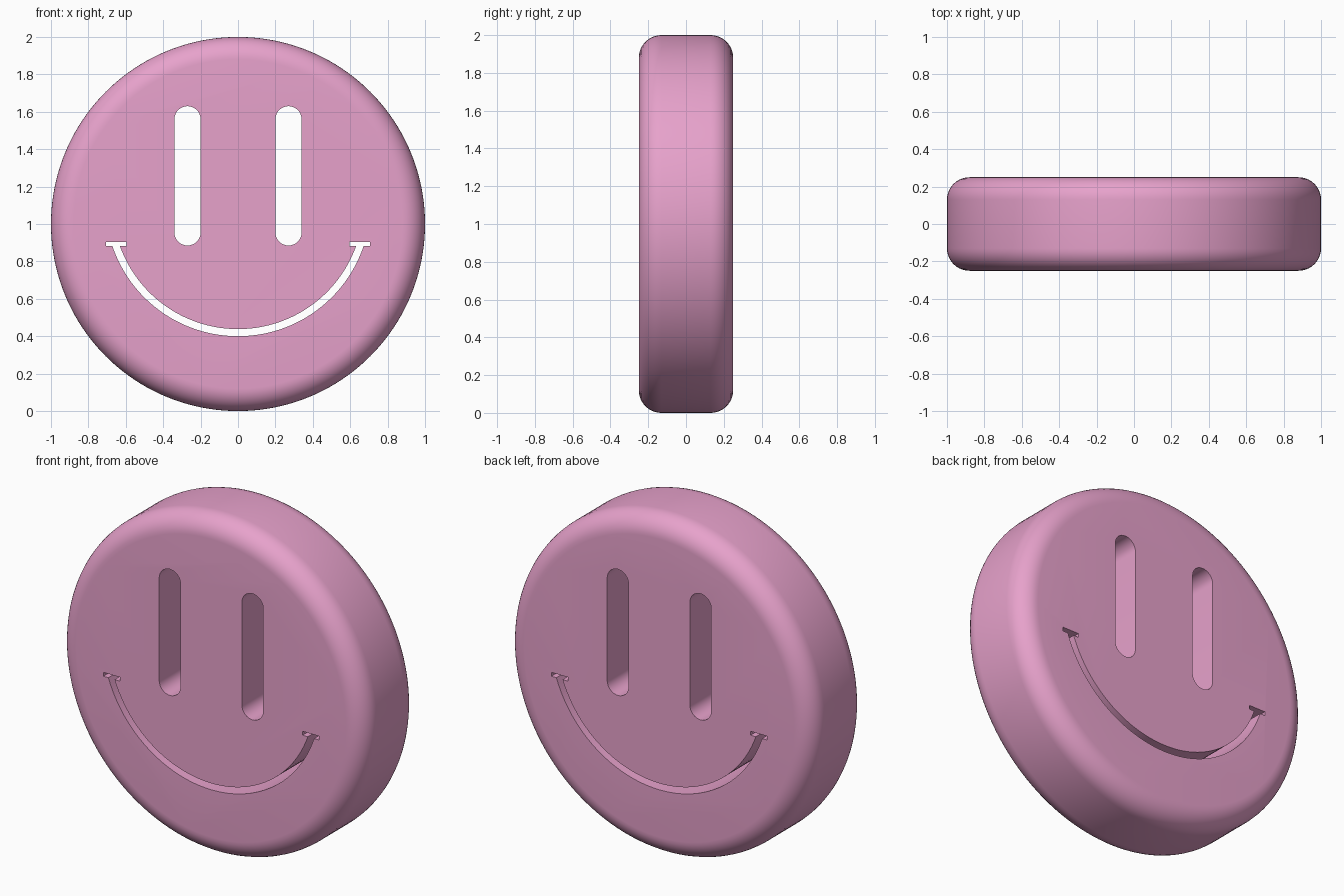
import bpy, bmesh
from math import sin, cos, pi, acos

if "Cube" in bpy.data.objects:
    bpy.data.objects.remove(bpy.data.objects["Cube"])

R, HALF, FILLET, CZ = 1.0, 0.25, 0.12, 1.0


def make_object(name, bm):
    bmesh.ops.recalc_face_normals(bm, faces=bm.faces)
    mesh = bpy.data.meshes.new(name)
    bm.to_mesh(mesh)
    bm.free()
    ob = bpy.data.objects.new(name, mesh)
    bpy.context.collection.objects.link(ob)
    return ob


def arc(cx, cz, r, a0, a1, n):
    return [(cx + r * cos(a0 + (a1 - a0) * i / n), cz + r * sin(a0 + (a1 - a0) * i / n))
            for i in range(n + 1)]


def prism(name, outline):
    """Extrude an x-z outline right through the disc along y."""
    bm = bmesh.new()
    face = bm.faces.new([bm.verts.new((x, -0.5, z)) for x, z in outline])
    ext = bmesh.ops.extrude_face_region(bm, geom=[face], use_keep_orig=True)
    verts = [v for v in ext["geom"] if isinstance(v, bmesh.types.BMVert)]
    bmesh.ops.translate(bm, verts=verts, vec=(0, 1, 0))
    ob = make_object(name, bm)
    ob.hide_render = True
    return ob


# Disc: stacked rings following a rounded-edge profile, closed with flat caps
profile = arc(R - FILLET, HALF - FILLET, FILLET, pi / 2, 0, 10)
profile += [(r, -y) for r, y in reversed(profile)]
SEG = 160
bm = bmesh.new()
rings = [[bm.verts.new((r * cos(2 * pi * i / SEG), y, CZ + r * sin(2 * pi * i / SEG)))
          for i in range(SEG)] for r, y in profile]
for a, b in zip(rings, rings[1:]):
    for i in range(SEG):
        j = (i + 1) % SEG
        bm.faces.new((a[i], a[j], b[j], b[i]))
bm.faces.new(rings[0])
bm.faces.new(rings[-1])
face_disc = make_object("face_disc", bm)

# Eye slots: tall pills, mirrored
cutters = []
for side, x in (("left", -0.27), ("right", 0.27)):
    pill = arc(x, 1.56, 0.07, 0, pi, 16) + arc(x, 0.955, 0.07, pi, 2 * pi, 16)
    cutters.append(prism(side + "_eye_cutter", pill))

# Mouth slot: thin arc ending in short flat bars
MZ, R_OUT, R_IN, Z_BAR = 1.109, 0.709, 0.671, 0.882


def swing(r):
    return acos((MZ - Z_BAR) / r)


a, b = swing(R_OUT), swing(R_IN)
mouth = arc(0, MZ, R_OUT, -pi / 2 - a, -pi / 2 + a, 48)
mouth += [(0.705, Z_BAR), (0.705, 0.905), (0.597, 0.905), (0.597, Z_BAR)]
mouth += arc(0, MZ, R_IN, -pi / 2 + b, -pi / 2 - b, 48)
mouth += [(-0.597, Z_BAR), (-0.597, 0.905), (-0.705, 0.905), (-0.705, Z_BAR)]
cutters.append(prism("mouth_cutter", mouth))

# Cut the slots, then drop the cutters
bpy.context.view_layer.objects.active = face_disc
for c in cutters:
    mod = face_disc.modifiers.new(c.name, 'BOOLEAN')
    mod.operation = 'DIFFERENCE'
    mod.solver = 'EXACT'
    mod.object = c
    bpy.ops.object.modifier_apply(modifier=mod.name)
    bpy.data.objects.remove(c)

# Pink material and smooth rim
pink = bpy.data.materials.new("pink")
pink.diffuse_color = (0.80, 0.36, 0.60, 1)
pink.use_nodes = True
pink.node_tree.nodes["Principled BSDF"].inputs["Base Color"].default_value = pink.diffuse_color
face_disc.data.materials.clear()
face_disc.data.materials.append(pink)
bpy.ops.object.select_all(action='DESELECT')
face_disc.select_set(True)
bpy.ops.object.shade_smooth_by_angle(angle=pi / 6)
